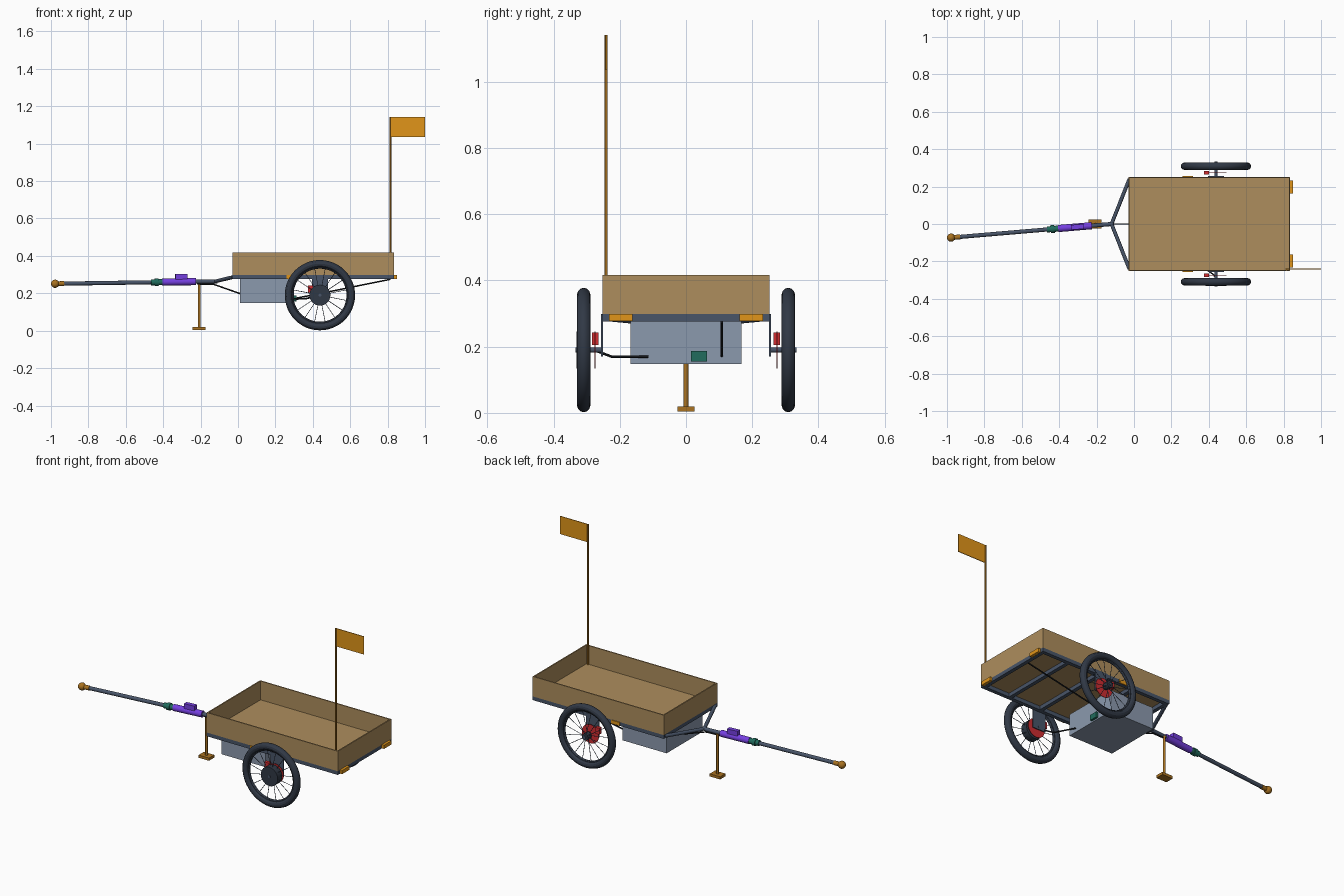
import bpy
from math import cos, sin, pi
from mathutils import Vector

if "Cube" in bpy.data.objects:
    bpy.data.objects.remove(bpy.data.objects["Cube"])


def mat(name, r, g, b):
    m = bpy.data.materials.new(name)
    m.diffuse_color = (r, g, b, 1)
    m.use_nodes = True
    m.node_tree.nodes["Principled BSDF"].inputs["Base Color"].default_value = m.diffuse_color
    return m


WOOD = mat("wood", .42, .27, .11)
STEEL = mat("slate_steel", .065, .09, .14)
CASE = mat("case_grey", .26, .32, .42)
RUBBER = mat("rubber", .03, .04, .06)
BLACK = mat("black", .01, .012, .015)
RED = mat("red", .62, .025, .03)
AMBER = mat("amber", .75, .3, .01)
BRONZE = mat("bronze", .4, .17, .015)
PURPLE = mat("purple", .18, .05, .75)
GREEN = mat("green", .015, .15, .11)


def finish(name, m, smooth=False):
    o = bpy.context.object
    o.name = name
    o.data.materials.append(m)
    if smooth:
        bpy.ops.object.shade_smooth_by_angle()
    return o


def box(name, m, x, y, z):
    # axis-aligned box from (min, max) pairs
    c = [(a + b) / 2 for a, b in (x, y, z)]
    bpy.ops.mesh.primitive_cube_add(size=1, location=c)
    bpy.context.object.scale = [b - a for a, b in (x, y, z)]
    bpy.ops.object.transform_apply(location=False, rotation=False, scale=True)
    return finish(name, m)


def rod(name, m, a, b, r, n=16):
    a, b = Vector(a), Vector(b)
    d = b - a
    bpy.ops.mesh.primitive_cylinder_add(vertices=n, radius=r, depth=d.length, location=(a + b) / 2,
                                        rotation=d.to_track_quat('Z', 'Y').to_euler())
    return finish(name, m, True)


def ring(name, m, loc, R, r):
    bpy.ops.mesh.primitive_torus_add(location=loc, rotation=(pi / 2, 0, 0), major_radius=R, minor_radius=r,
                                     major_segments=48, minor_segments=12)
    return finish(name, m, True)


def cable(name, pts, r=.004):
    cu = bpy.data.curves.new(name, 'CURVE')
    cu.dimensions = '3D'
    cu.bevel_depth = r
    cu.bevel_resolution = 2
    cu.use_fill_caps = True
    s = cu.splines.new('POLY')
    s.points.add(len(pts) - 1)
    for p, q in zip(s.points, pts):
        p.co = (*q, 1)
    o = bpy.data.objects.new(name, cu)
    bpy.context.collection.objects.link(o)
    cu.materials.append(BLACK)


# Cargo tray
X0, X1, Y, T = -.03, .835, .252, .007
box("tray_floor", WOOD, (X0, X1), (-Y, Y), (.298, .305))
box("tray_front_wall", WOOD, (X0, X0 + T), (-Y, Y), (.298, .417))
box("tray_rear_wall", WOOD, (X1 - T, X1), (-Y, Y), (.298, .417))
for s, side in ((-1, "right"), (1, "left")):
    ys = sorted((s * Y, s * (Y - T)))
    box("tray_wall_" + side, WOOD, (X0 + T, X1 - T), ys, (.298, .417))

# Chassis rails and crossmembers
for s, side in ((-1, "right"), (1, "left")):
    box("side_rail_" + side, STEEL, (X0, X1), sorted((s * Y, s * (Y - .022))), (.276, .298))
for i, x in enumerate((X0, .2, .43, .64, X1 - .022)):
    box(f"crossmember_{i}", STEEL, (x, x + .022), (-Y + .022, Y - .022), (.276, .298))

# Hitch frame and drawbar, slightly swung to one side
APEX, TIP = Vector((-.12, 0, .264)), Vector((-.978, -.073, .251))


def bar(x):
    return APEX.lerp(TIP, (x - APEX.x) / (TIP.x - APEX.x))


for s, side in ((-1, "right"), (1, "left")):
    rod("hitch_strut_" + side, STEEL, (-.025, s * .24, .287), APEX, .01)
rod("drawbar", STEEL, bar(-.11), bar(-.95), .011)
rod("drawbar_sleeve", PURPLE, bar(-.225), bar(-.405), .019, 24)
rod("coupler_collar", GREEN, bar(-.405), bar(-.465), .016, 24)
rod("coupler_flange", GREEN, bar(-.425), bar(-.445), .021, 24)
o = box("sensor_housing", PURPLE, (-.335, -.27), (-.013, .013), (.275, .304))
o.location.y = bar(-.302).y
o.rotation_euler.z = .085
rod("hitch_neck", BRONZE, bar(-.93), bar(-.975), .013)
bpy.ops.mesh.primitive_uv_sphere_add(segments=24, ring_count=12, radius=.022, location=TIP)
finish("hitch_ball", BRONZE, True)

# Parking stand
rod("stand_post", BRONZE, (-.208, 0, .01), (-.208, 0, .258), .007)
box("stand_foot", BRONZE, (-.243, -.174), (-.025, .025), (.004, .02))

# Battery case and plug
box("battery_case", CASE, (.01, .30), (-.168, .168), (.147, .276))
box("battery_plug", GREEN, (.30, .313), (.015, .064), (.155, .187))

# Wheels, brakes and dropouts
WX, WZ = .438, .19
for s, side in ((-1, "right"), (1, "left")):
    y = s * .309
    ring("tyre_" + side, RUBBER, (WX, y, WZ), .168, .02)
    ring("rim_" + side, RUBBER, (WX, y, WZ), .15, .008)
    for i in range(16):
        a = 2 * pi * (i + .5) / 16
        d = Vector((cos(a), 0, sin(a)))
        c = Vector((WX, 0, WZ))
        rod(f"spoke_{side}_{i}", STEEL, c + d * .015 + Vector((0, y + (-1) ** i * .009, 0)),
            c + d * .15 + Vector((0, y, 0)), .0016, 6)
    rod("axle_" + side, STEEL, (WX, s * .25, WZ), (WX, s * .333, WZ), .008)
    if s < 0:
        rod("hub_motor", RUBBER, (WX, y - .022, WZ), (WX, y + .02, WZ), .056, 32)
    else:
        rod("hub", RUBBER, (WX, y - .018, WZ), (WX, y + .018, WZ), .02, 24)
    rod("brake_disc_" + side, RED, (WX, s * .2735, WZ), (WX, s * .2765, WZ), .056, 32)
    box("brake_caliper_" + side, RED, (.373, .402), sorted((s * .264, s * .284)), (.205, .243))
    box("dropout_" + side, STEEL, (.395, .48), sorted((s * .251, s * .256)), (.17, .298))
    # Amber markers
    box("side_marker_" + side, AMBER, (.26, .315), sorted((s * .251, s * .257)), (.277, .298))
    box("rear_marker_" + side, AMBER, (.834, .85), sorted((s * .162, s * .232)), (.277, .299))

# Flag
rod("flag_pole", BRONZE, (.815, -.241, .3), (.815, -.241, 1.142), .0045, 12)
box("flag", AMBER, (.815, 1.0), (-.243, -.239), (1.035, 1.142))

# Cables
cable("front_cable", [(-.22, -.005, .25), (-.13, 0, .248), (.012, 0, .198)])
cable("motor_cable", [(.30, -.115, .17), (.36, -.225, .17), (.425, -.27, .187), (WX, -.29, WZ)])
cable("rear_light_cable", [(.30, .108, .172), (.42, .108, .195), (.815, .108, .275)])
